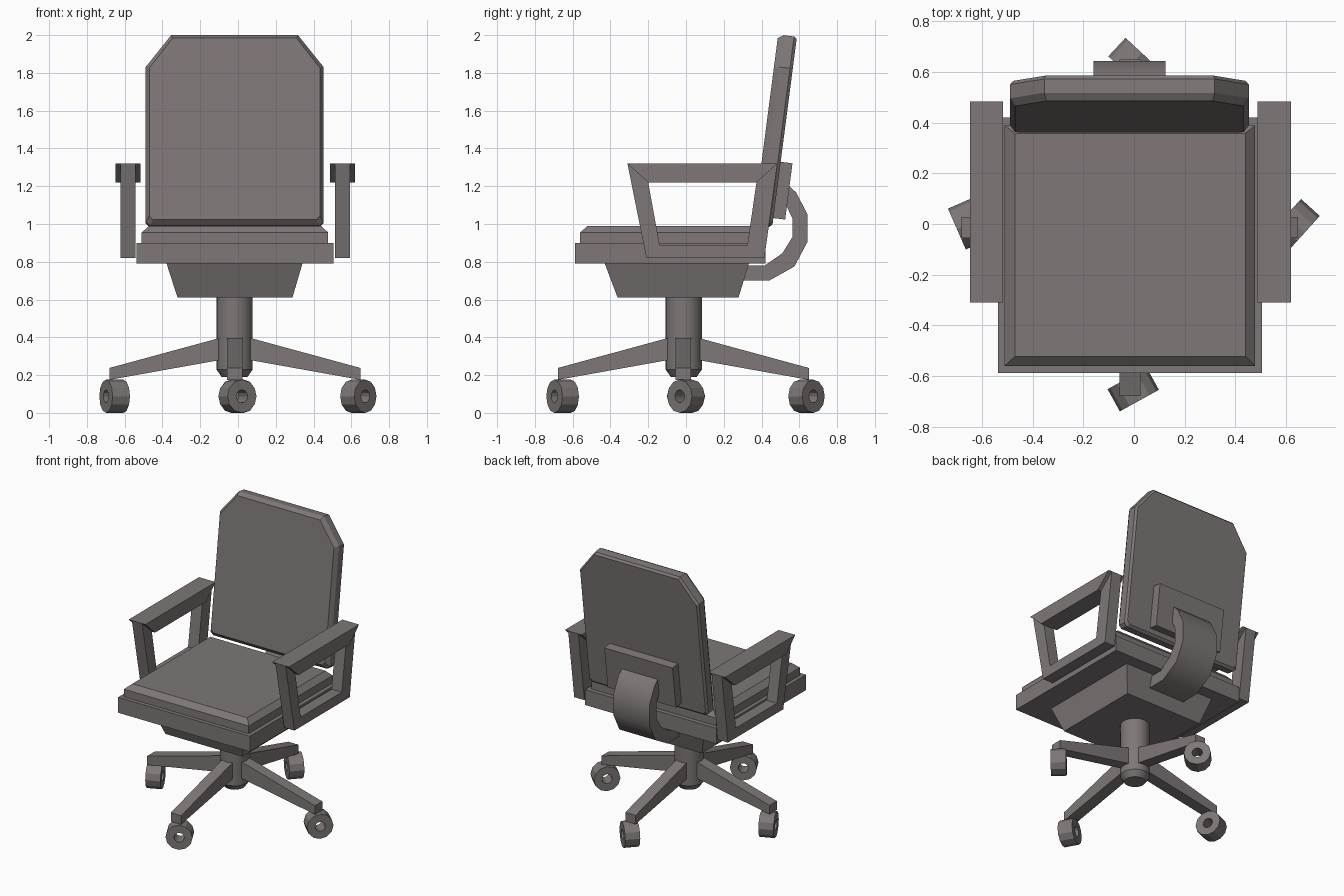
import bpy, bmesh, math
from mathutils import Vector, Matrix

if "Cube" in bpy.data.objects:
    bpy.data.objects.remove(bpy.data.objects["Cube"])

CX = -0.016                     # chair's centre line in x
grey = bpy.data.materials.new("warm_grey")
grey.diffuse_color = (0.21, 0.185, 0.185, 1)
grey.use_nodes = True
grey.node_tree.nodes["Principled BSDF"].inputs["Base Color"].default_value = grey.diffuse_color


def loft(name, rings, ring_closed=False, smooth=0):
    """Skin matching point rings; cap the ends or join last to first."""
    bm = bmesh.new()
    vs = [[bm.verts.new(p) for p in r] for r in rings]
    n = len(vs[0])
    pairs = list(zip(vs, vs[1:])) + ([(vs[-1], vs[0])] if ring_closed else [])
    for a, b in pairs:
        for i in range(n):
            j = (i + 1) % n
            bm.faces.new((a[i], a[j], b[j], b[i]))
    if not ring_closed:
        bm.faces.new(vs[0])
        bm.faces.new(vs[-1])
    bmesh.ops.recalc_face_normals(bm, faces=bm.faces)
    me = bpy.data.meshes.new(name)
    bm.to_mesh(me)
    bm.free()
    me.materials.append(grey)
    ob = bpy.data.objects.new(name, me)
    bpy.context.collection.objects.link(ob)
    if smooth:
        bpy.ops.object.select_all(action='DESELECT')
        ob.select_set(True)
        bpy.context.view_layer.objects.active = ob
        bpy.ops.object.shade_smooth_by_angle(angle=math.radians(smooth))
    return ob


def rect(x0, x1, y0, y1, z):
    return [(x0, y0, z), (x1, y0, z), (x1, y1, z), (x0, y1, z)]


def circle(r, z, n, c=(0, 0)):
    return [(c[0] + r * math.cos(2 * math.pi * i / n),
             c[1] + r * math.sin(2 * math.pi * i / n), z) for i in range(n)]


def prism(name, profile, xc, width, smooth=0):
    """Extrude a (y, z) profile along x."""
    return loft(name, [[(xc + s * width / 2, y, z) for y, z in profile]
                       for s in (-1, 1)], smooth=smooth)


# seat base, cushion and the tapered tray beneath
loft("seat_base", [rect(-0.537, 0.505, -0.588, 0.42, z) for z in (0.79, 0.90)])
loft("seat_cushion", [rect(-0.51, 0.477, -0.56, 0.388, 0.90),
                      rect(-0.51, 0.477, -0.56, 0.388, 0.955),
                      rect(-0.47, 0.44, -0.522, 0.358, 0.99)])
loft("seat_tray", [rect(-0.378, 0.341, -0.43, 0.333, 0.79),
                   rect(-0.32, 0.288, -0.362, 0.278, 0.61)])

# reclined backrest: local x, depth d, height s
TILT = math.radians(7.4)


def lean(x, d, s):
    return (-0.018 + x, 0.357 + s * math.sin(TILT) + d * math.cos(TILT),
            0.995 + s * math.cos(TILT) - d * math.sin(TILT))


def back_ring(d, i):
    w, h, b = 0.471 - i, 1.017 - i, i * 1.4
    half = [(w - 0.02, b), (w, b + 0.02), (w, 0.847 - i * 0.4), (0.336 - i * 0.4, h)]
    return [lean(x, d, s) for x, s in half + [(-x, s) for x, s in reversed(half)]]


loft("backrest", [back_ring(0, 0.02), back_ring(0.03, 0),
                  back_ring(0.085, 0), back_ring(0.1, 0.012)])
loft("back_plate", [[lean(x, d, s) for x, s in
                     ((-0.27, 0.05), (0.27, 0.05), (0.27, 0.35), (-0.27, 0.35))]
                    for d in (0.095, 0.163)])

# curved strap from the tray to the back plate
prism("back_strap", [(0.28, 0.70), (0.44, 0.70), (0.574, 0.775), (0.643, 0.905),
                     (0.643, 1.05), (0.585, 1.165), (0.53, 1.215),
                     (0.50, 1.13), (0.53, 1.10), (0.563, 1.03), (0.563, 0.93),
                     (0.51, 0.845), (0.416, 0.78), (0.28, 0.78)],
      -0.018, 0.285, smooth=40)

# armrests: wide mitred top pad and a narrower U frame
for side, sx in (("left", -1), ("right", 1)):
    x = -0.0145 + sx * 0.5675
    prism(side + "_arm_pad", [(-0.31, 1.32), (0.484, 1.32), (0.373, 1.22),
                              (-0.20, 1.22)], x, 0.132)
    prism(side + "_arm_frame", [(-0.31, 1.32), (-0.21, 0.82), (0.415, 0.82),
                                (0.484, 1.32), (0.373, 1.22), (0.325, 0.89),
                                (-0.14, 0.89), (-0.20, 1.22)], x, 0.081)

# centre column with tapered foot
C = (CX - 0.002, -0.012)
loft("column", [circle(r, z, 24, C) for r, z in
                ((0.068, 0.19), (0.096, 0.23), (0.096, 0.61))], smooth=30)

# four tapering legs
for k, name in enumerate(("right", "back", "left", "front")):
    leg = loft(name + "_leg", [[(r, s * 0.041, z) for s, z in
                                ((-1, lo), (1, lo), (1, hi), (-1, hi))]
                               for r, lo, hi in ((0.05, 0.285, 0.405),
                                                 (0.664, 0.175, 0.238))])
    leg.matrix_world = (Matrix.Translation((CX, -0.014, 0))
                        @ Matrix.Rotation(k * math.pi / 2, 4, 'Z'))

# casters: short tubes, each swivelled differently
for name, cx, cy, ax, ay in (("front", -0.003, -0.653, 0.48, -0.87),
                             ("left", -0.653, 0.0, -0.915, -0.40),
                             ("right", 0.637, 0.0, 0.74, -0.67),
                             ("back", -0.003, 0.638, 0.68, 0.73)):
    w = 0.05
    wheel = loft(name + "_caster", [circle(r, z, 12) for r, z in
                                    ((0.088, -w), (0.088, w), (0.034, w), (0.034, -w))],
                 ring_closed=True)
    turn = Vector((ax, ay, 0)).to_track_quat('Z', 'Y').to_matrix().to_4x4()
    wheel.matrix_world = Matrix.Translation((cx, cy, 0.088)) @ turn
